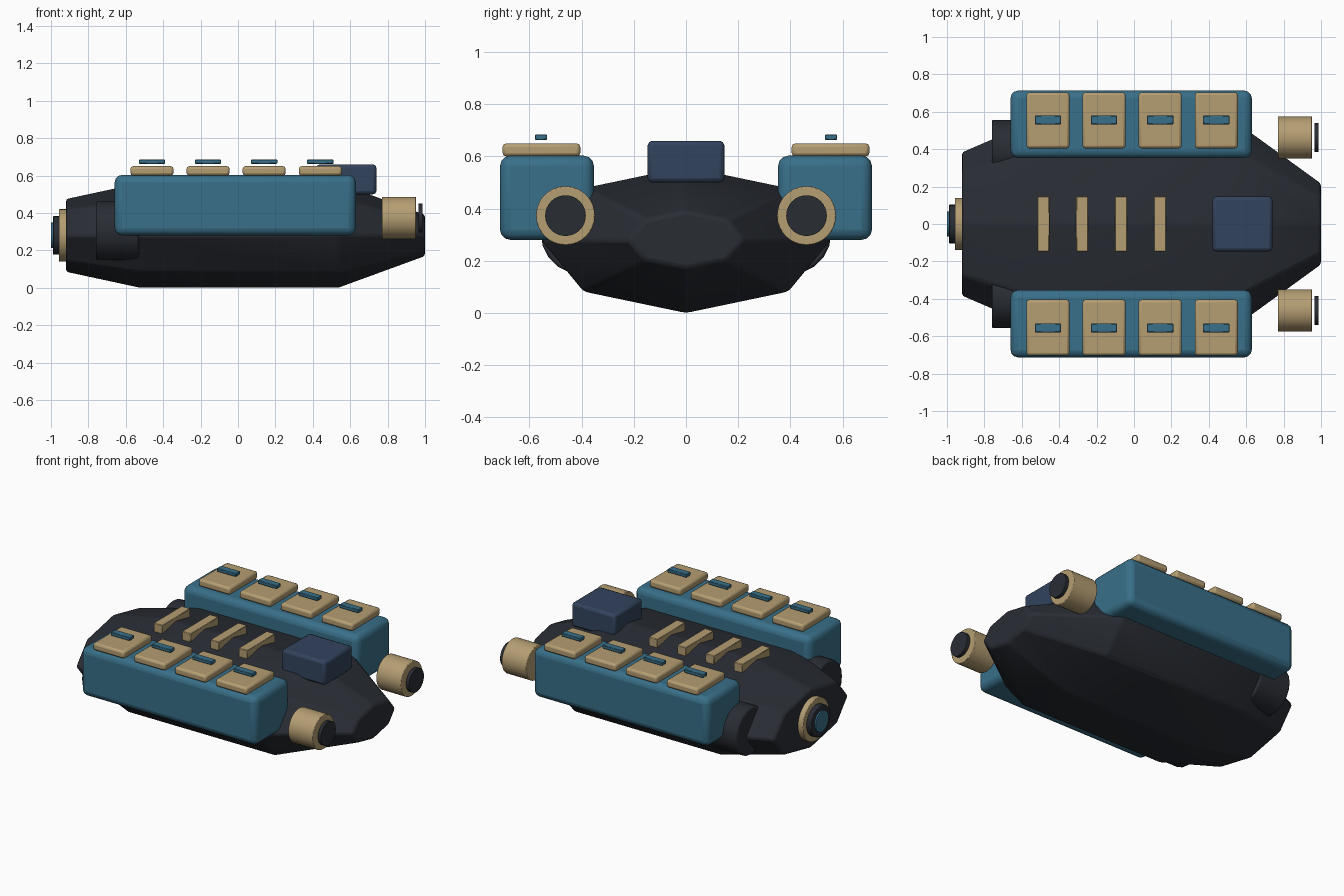
import bpy, bmesh, math
from mathutils import Matrix

if "Cube" in bpy.data.objects:
    bpy.data.objects.remove(bpy.data.objects["Cube"])


def material(name, rgb):
    m = bpy.data.materials.new(name)
    m.diffuse_color = (*rgb, 1)
    m.use_nodes = True
    m.node_tree.nodes["Principled BSDF"].inputs["Base Color"].default_value = m.diffuse_color
    return m


DARK = material("dark_hull", (0.022, 0.026, 0.034))
TEAL = material("teal", (0.04, 0.16, 0.25))
TAN = material("tan", (0.46, 0.34, 0.17))
NAVY = material("navy", (0.032, 0.056, 0.11))


def finish(name, bm, mat, bevel=0.0, segments=2, angle=30):
    bmesh.ops.recalc_face_normals(bm, faces=bm.faces)
    me = bpy.data.meshes.new(name)
    bm.to_mesh(me)
    bm.free()
    ob = bpy.data.objects.new(name, me)
    bpy.context.collection.objects.link(ob)
    me.materials.append(mat)
    if bevel:
        b = ob.modifiers.new("bevel", 'BEVEL')
        b.width, b.segments = bevel, segments
        b.limit_method = 'ANGLE'
        b.angle_limit = math.radians(20)
    bpy.ops.object.select_all(action='DESELECT')
    ob.select_set(True)
    bpy.context.view_layer.objects.active = ob
    bpy.ops.object.shade_smooth_by_angle(angle=math.radians(angle))
    return ob


def box(name, x, y, z, mat, bevel=0.0, segments=2):
    """Box given by (min, max) on each axis."""
    bm = bmesh.new()
    size = [b - a for a, b in (x, y, z)]
    mid = [(a + b) / 2 for a, b in (x, y, z)]
    bmesh.ops.create_cube(bm, size=1, matrix=Matrix.Translation(mid) @ Matrix.Diagonal((*size, 1)))
    return finish(name, bm, mat, bevel, segments)


def tube(name, x, y, z, r, mat, sides=32, bevel=0.0):
    """Cylinder lying along x."""
    bm = bmesh.new()
    bmesh.ops.create_cone(bm, cap_ends=True, segments=sides, radius1=r, radius2=r, depth=x[1] - x[0],
                          matrix=Matrix.Translation((sum(x) / 2, y, z)) @ Matrix.Rotation(math.pi / 2, 4, 'Y'))
    return finish(name, bm, mat, bevel)


# Hull: flattened octagon lofted along x
bm = bmesh.new()
rings = []
for x, s in [(-0.92, 0.7), (-0.53, 1), (0.54, 1), (1.0, 0.4)]:
    rings.append([bm.verts.new((x, 0.555 * s * math.cos(i * math.pi / 4),
                                0.28 + 0.28 * s * math.sin(i * math.pi / 4))) for i in range(8)])
for a, b in zip(rings, rings[1:]):
    for i in range(8):
        j = (i + 1) % 8
        bm.faces.new((a[i], a[j], b[j], b[i]))
bm.faces.new(rings[0])
bm.faces.new(rings[-1])
finish("hull", bm, DARK, 0.015)

# Sensor block and deck slats
box("cabin_block", (0.42, 0.74), (-0.147, 0.147), (0.50, 0.66), NAVY, 0.018)
for i in range(4):
    cx = -0.485 + 0.208 * i
    box(f"deck_slat_{i+1}", (cx - 0.032, cx + 0.032), (-0.147, 0.147), (0.525, 0.585), TAN, 0.003, 1)

# Rear thruster
tube("thruster_ring", (-0.957, -0.90), 0, 0.28, 0.14, TAN, bevel=0.004)
tube("thruster_nozzle", (-0.99, -0.95), 0, 0.28, 0.103, DARK, bevel=0.004)
tube("thruster_core", (-1.0, -0.98), 0, 0.28, 0.068, TEAL)


def span(side, a, b):
    return tuple(sorted((side * a, side * b)))


# Mirrored side equipment
for side, tag in ((1, "left"), (-1, "right")):
    box(f"{tag}_pod", (-0.66, 0.63), span(side, 0.353, 0.713), (0.28, 0.603), TEAL, 0.04, 3)
    for i in range(4):
        cx = -0.46 + 0.3 * i
        box(f"{tag}_hatch_{i+1}", (cx - 0.115, cx + 0.115), span(side, 0.405, 0.703),
            (0.60, 0.65), TAN, 0.014)
        box(f"{tag}_handle_{i+1}", (cx - 0.07, cx + 0.07), span(side, 0.533, 0.579),
            (0.663, 0.685), TEAL, 0.003, 1)
    tube(f"{tag}_intake", (-0.76, -0.53), side * 0.4, 0.305, 0.157, DARK, 20, 0.01)
    tube(f"{tag}_lamp", (0.77, 0.952), side * 0.462, 0.373, 0.113, TAN, bevel=0.004)
    tube(f"{tag}_lamp_lens", (0.965, 0.987), side * 0.462, 0.373, 0.078, DARK)
